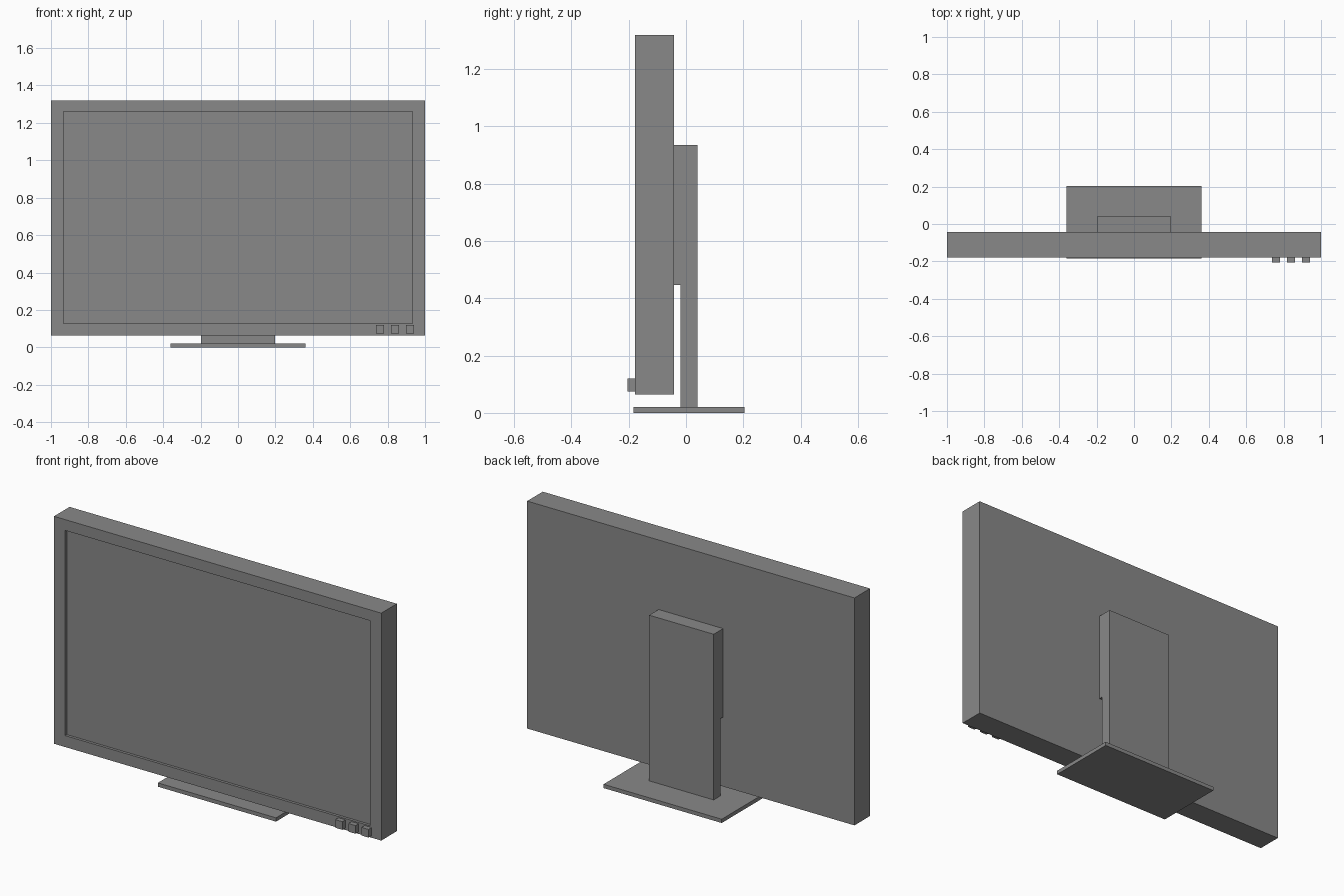
import bpy
import bmesh
from mathutils import Vector

if "Cube" in bpy.data.objects:
    bpy.data.objects.remove(bpy.data.objects["Cube"], do_unlink=True)

# One plain grey for every part
grey = bpy.data.materials.new("plain_grey")
grey.use_nodes = True
COLOUR = (0.25, 0.25, 0.25, 1)
grey.diffuse_color = COLOUR
grey.node_tree.nodes["Principled BSDF"].inputs["Base Color"].default_value = COLOUR


def finish(name, bm):
    bmesh.ops.recalc_face_normals(bm, faces=bm.faces[:])
    mesh = bpy.data.meshes.new(name)
    bm.to_mesh(mesh)
    bm.free()
    mesh.materials.append(grey)
    obj = bpy.data.objects.new(name, mesh)
    bpy.context.scene.collection.objects.link(obj)
    return obj


def box(low, high):
    low, high = Vector(low), Vector(high)
    bm = bmesh.new()
    bmesh.ops.create_cube(bm, size=1)
    bmesh.ops.scale(bm, vec=high - low, verts=bm.verts[:])
    bmesh.ops.translate(bm, vec=(low + high) / 2, verts=bm.verts[:])
    return bm


# Display housing with a shallow recessed screen
bm = box((-1, -0.178, 0.064), (1, -0.042, 1.32))
front = min(bm.faces, key=lambda f: f.calc_center_median().y)
bmesh.ops.inset_region(bm, faces=[front], thickness=0.065)
for v in front.verts:
    v.co.x = 0.932 if v.co.x > 0 else -0.932
    v.co.z = 1.26 if v.co.z > 0.7 else 0.127
recess = bmesh.ops.extrude_face_region(bm, geom=[front])
moved = [g for g in recess["geom"] if isinstance(g, bmesh.types.BMVert)]
bmesh.ops.translate(bm, vec=(0, 0.015, 0), verts=moved)
if front.is_valid:
    bmesh.ops.delete(bm, geom=[front], context="FACES_ONLY")
finish("display_housing", bm)

# Control buttons along the lower front corner
for i in range(3):
    x = 0.738 + i * 0.08
    finish(f"button_{i + 1}", box((x, -0.205, 0.075), (x + 0.043, -0.178, 0.12)))

# Stand column: stepped side profile (y, z) extruded across the width
profile = [(-0.02, 0.02), (0.04, 0.02), (0.04, 0.936),
           (-0.042, 0.936), (-0.042, 0.447), (-0.02, 0.447)]
bm = bmesh.new()
side = bm.faces.new([bm.verts.new((-0.197, y, z)) for y, z in profile])
column = bmesh.ops.extrude_face_region(bm, geom=[side], use_keep_orig=True)
bmesh.ops.translate(bm, vec=(0.394, 0, 0),
                    verts=[g for g in column["geom"] if isinstance(g, bmesh.types.BMVert)])
finish("stand_column", bm)

# Base plate
finish("base_plate", box((-0.361, -0.184, 0), (0.361, 0.204, 0.021)))
